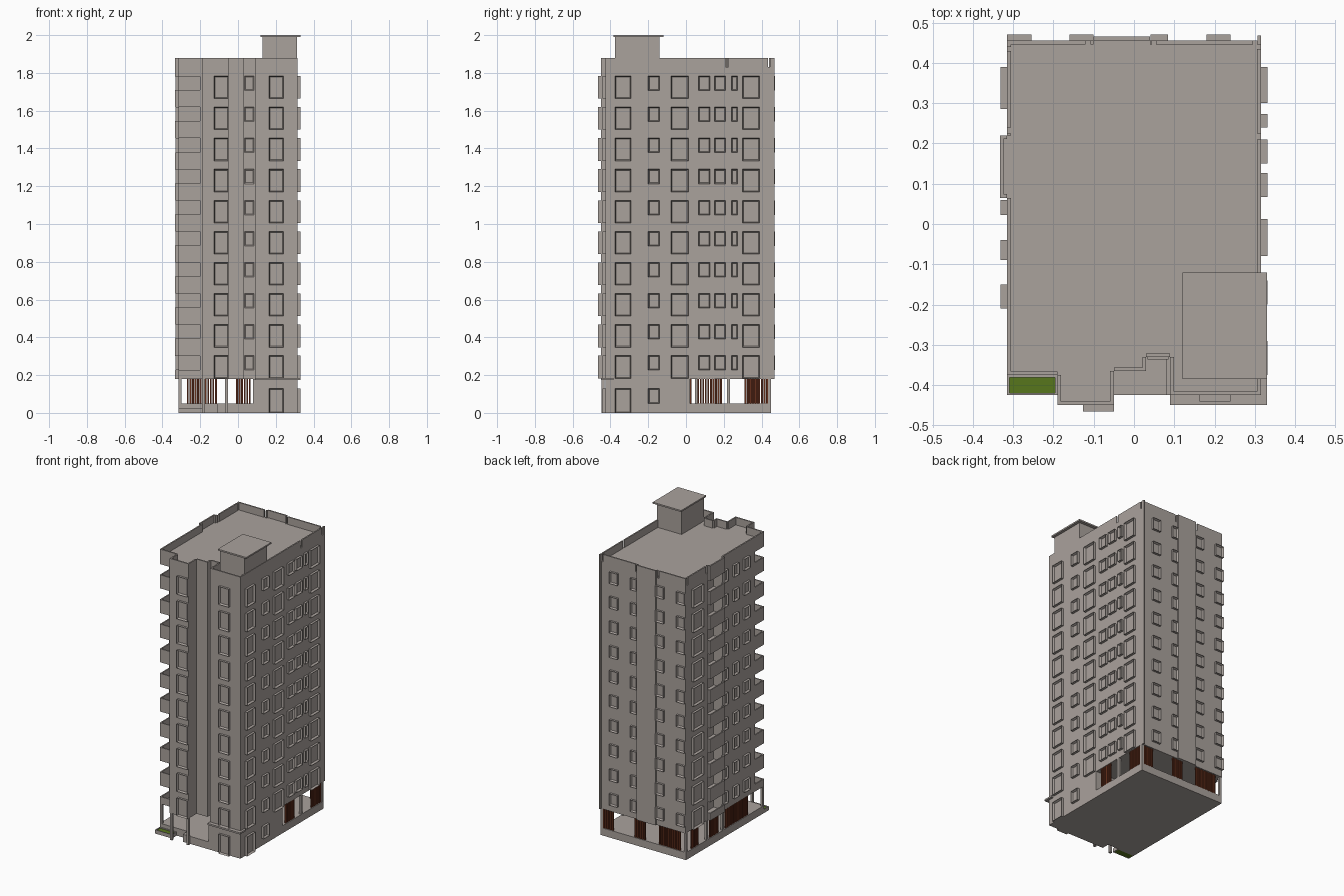
import bpy, bmesh
from mathutils import Vector

if "Cube" in bpy.data.objects:
    bpy.data.objects.remove(bpy.data.objects["Cube"])

def material(name, rgb):
    m = bpy.data.materials.new(name)
    m.diffuse_color = (*rgb, 1)
    m.use_nodes = True
    m.node_tree.nodes["Principled BSDF"].inputs["Base Color"].default_value = m.diffuse_color
    return m

GREY = material("warm grey concrete", (0.40, 0.36, 0.335))
BROWN = material("red brown wood", (0.13, 0.03, 0.012))
GREEN = material("grass green", (0.095, 0.18, 0.012))

def finish(bm, name, mat):
    bmesh.ops.recalc_face_normals(bm, faces=bm.faces)
    me = bpy.data.meshes.new(name)
    bm.to_mesh(me)
    bm.free()
    me.materials.append(mat)
    ob = bpy.data.objects.new(name, me)
    bpy.context.collection.objects.link(ob)
    return ob

def add_box(bm, x0, x1, y0, y1, z0, z1):
    r = bmesh.ops.create_cube(bm, size=1)
    for v in r["verts"]:
        v.co = Vector(((x0 + x1) / 2 + v.co.x * (x1 - x0),
                       (y0 + y1) / 2 + v.co.y * (y1 - y0),
                       (z0 + z1) / 2 + v.co.z * (z1 - z0)))
    return r["verts"]

def boxes(name, mat, items):
    bm = bmesh.new()
    for b in items:
        add_box(bm, *b)
    return finish(bm, name, mat)

def prism(name, mat, outline, z0, z1):
    bm = bmesh.new()
    f = bm.faces.new([bm.verts.new((x, y, z0)) for x, y in outline])
    r = bmesh.ops.extrude_face_region(bm, geom=[f])
    for v in r["geom"]:
        if isinstance(v, bmesh.types.BMVert):
            v.co.z = z1
    return finish(bm, name, mat)

FLOORS = [0.183 + 0.1645 * k for k in range(10)]
ROOF, TOP = 1.83, 1.88

# shared part of the outline: front bays, right side, back with pilaster
FACADE = [(-0.19, -0.375), (-0.19, -0.45), (-0.05, -0.45), (-0.05, -0.365), (0.03, -0.365),
          (0.03, -0.33), (0.09, -0.33), (0.09, -0.425), (0.315, -0.425), (0.315, 0.455),
          (0.04, 0.455), (0.04, 0.465), (-0.10, 0.465), (-0.10, 0.455), (-0.315, 0.455)]
FULL = [(-0.315, -0.375)] + FACADE + [(-0.315, 0.22), (-0.333, 0.22), (-0.333, 0.065), (-0.315, 0.065)]
NOTCHED = [(-0.315, -0.28), (-0.2, -0.28), (-0.2, -0.375)] + FACADE + [
    (-0.315, 0.22), (-0.25, 0.22), (-0.25, 0.065), (-0.315, 0.065)]

# tower with recesses for the balconies, and the roof slab over them
prism("tower_body", GREY, NOTCHED, 0.18, 1.78)
prism("roof_slab", GREY, FULL, 1.78, ROOF)

# balconies: floor slab plus thin parapet at each storey
bal = []
for z in FLOORS:
    lo, hi = max(0.18, z - 0.045), z + 0.045
    s = max(z, lo + 0.01)
    bal += [(-0.315, -0.2, -0.375, -0.28, lo, s),
            (-0.315, -0.2, -0.375, -0.367, s, hi),
            (-0.315, -0.307, -0.367, -0.28, s, hi),
            (-0.333, -0.25, 0.065, 0.22, lo, s),
            (-0.333, -0.325, 0.065, 0.22, s, hi),
            (-0.325, -0.315, 0.065, 0.073, s, hi),
            (-0.325, -0.315, 0.212, 0.22, s, hi)]
boxes("balconies", GREY, bal)

# roof parapet: a thin wall inside each outline edge, with narrow gaps
T = 0.009
GAPS = {"x0.315": [(0.21, 0.225), (0.435, 0.446)], "x-0.315": [(0.225, 0.24), (0.43, 0.44)],
        "y0.455": [(-0.12, -0.108), (0.045, 0.055), (0.295, 0.305)]}
wall = []
for i, (ax, ay) in enumerate(FULL):
    bx, by = FULL[(i + 1) % len(FULL)]
    vertical = abs(ax - bx) < 1e-6
    a, b = (ay, by) if vertical else (ax, bx)
    lo, hi = min(a, b), max(a, b)
    key = f"x{ax}" if vertical else f"y{ay}"
    cuts = [g for g in GAPS.get(key, []) if lo < g[0] and g[1] < hi]
    pts = [lo] + [c for g in cuts for c in g] + [hi]
    for p, q in zip(pts[::2], pts[1::2]):
        if vertical:
            d = -T if by > ay else T
            wall.append((min(ax, ax + d), max(ax, ax + d), p, q, ROOF, TOP))
        else:
            d = T if bx > ax else -T
            wall.append((p, q, min(ay, ay + d), max(ay, ay + d), ROOF, TOP))
boxes("roof_parapet", GREY, wall)
boxes("corner_fin", GREY, [(0.307, 0.315, 0.45, 0.468, 0.18, TOP)])

# stair housing on the roof
boxes("stair_housing", GREY, [(0.13, 0.312, -0.375, -0.14, ROOF, 1.992)])
boxes("stair_housing_roof", GREY, [(0.12, 0.33, -0.385, -0.12, 1.99, 2.0)])

# framed windows: a box whose outer face is inset and pushed back to the wall
def windows(name, axis, sign, plane, depth, items):
    bm = bmesh.new()
    out = Vector((sign, 0, 0)) if axis == "x" else Vector((0, sign, 0))
    lo, hi = sorted((plane - sign * 0.002, plane + sign * depth))
    faces = []
    for a, b, z0, z1 in items:
        vs = add_box(bm, lo, hi, a, b, z0, z1) if axis == "x" else add_box(bm, a, b, lo, hi, z0, z1)
        bm.normal_update()
        faces += [f for f in {f for v in vs for f in v.link_faces} if f.normal.dot(out) > 0.9]
    bmesh.ops.inset_individual(bm, faces=faces, thickness=0.008, depth=0)
    for v in {v for f in faces for v in f.verts}:
        v.co -= out * (depth - 0.002)
    finish(bm, name, GREY)

def storeys(spans):
    """Spans (start, end, sill height) repeated on every storey."""
    return [(a, b, z + sill, z + 0.12) for z in FLOORS for a, b, sill in spans]

BIG, SMALL = 0.0, 0.043
windows("right_windows", "x", 1, 0.315, 0.016, storeys(
    [(-0.375, -0.29, BIG), (-0.20, -0.14, SMALL), (-0.08, 0.012, BIG), (0.067, 0.127, SMALL),
     (0.15, 0.21, SMALL), (0.24, 0.273, SMALL), (0.30, 0.39, BIG)])
    + [(-0.375, -0.29, 0.0, 0.13), (-0.20, -0.14, 0.05, 0.13)])
windows("left_windows", "x", -1, -0.315, 0.016, storeys(
    [(0.285, 0.39, BIG), (0.022, 0.06, SMALL), (-0.09, -0.04, SMALL), (-0.21, -0.15, SMALL)]))
windows("back_windows", "y", 1, 0.455, 0.015, storeys(
    [(0.18, 0.24, SMALL), (0.041, 0.085, SMALL), (-0.16, -0.101, SMALL), (-0.315, -0.255, SMALL)]))
windows("front_left_windows", "y", -1, -0.45, 0.016, storeys([(-0.127, -0.05, BIG)]))
windows("front_right_windows", "y", -1, -0.425, 0.016, storeys([(0.163, 0.24, BIG)])
        + [(0.163, 0.24, 0.0, 0.13)])
windows("recess_windows", "y", -1, -0.33, 0.006, storeys([(0.034, 0.086, SMALL)]))

# ground floor: base, solid core, pillars and ledge
prism("base", GREY, [(-0.315, -0.375), (-0.11, -0.375), (-0.11, -0.425), (0.08, -0.425),
                     (0.315, -0.425), (0.315, 0.45), (-0.315, 0.45)], 0, 0.05)
boxes("ground_core", GREY, [(0.08, 0.315, -0.425, 0.02, 0.05, 0.18)])
boxes("ledge", GREY, [(0.09, 0.33, -0.45, -0.385, 0.175, 0.186)])
PILLARS = [(0.307, 0.442), (-0.307, 0.442), (-0.307, -0.367), (0.307, 0.225), (-0.307, 0.225),
           (-0.307, 0.055), (-0.182, -0.44), (-0.06, -0.44)]
boxes("pillars", GREY, [(x - 0.008, x + 0.008, y - 0.008, y + 0.008, 0, 0.18) for x, y in PILLARS])

# wooden slat screens round the open ground floor
slats = []
def screen(a, b, axis, at):
    for i in range(round((b - a) / 0.0135)):
        p = a + i * 0.0135
        s = (p, p + 0.009)
        t = (at - 0.004, at + 0.004)
        slats.append((*t, *s, 0.05, 0.18) if axis == "x" else (*s, *t, 0.05, 0.18))

for a, b in [(0.06, 0.16), (0.33, 0.435)]:
    screen(a, b, "x", 0.307)
for a, b in [(0.31, 0.39), (0.10, 0.20), (-0.21, 0.03)]:
    screen(a, b, "x", -0.307)
for a, b in [(0.225, 0.30), (-0.01, 0.075), (-0.27, -0.11)]:
    screen(a, b, "y", 0.442)
boxes("slat_screens", BROWN, slats)

# planter with grass in the front left corner
boxes("planter", GREY, [(-0.315, -0.19, -0.425, -0.419, 0, 0.025), (-0.315, -0.309, -0.419, -0.375, 0, 0.025),
                        (-0.196, -0.19, -0.419, -0.375, 0, 0.025), (-0.309, -0.196, -0.381, -0.375, 0, 0.025)])
boxes("grass", GREEN, [(-0.309, -0.196, -0.419, -0.381, 0, 0.02)])
